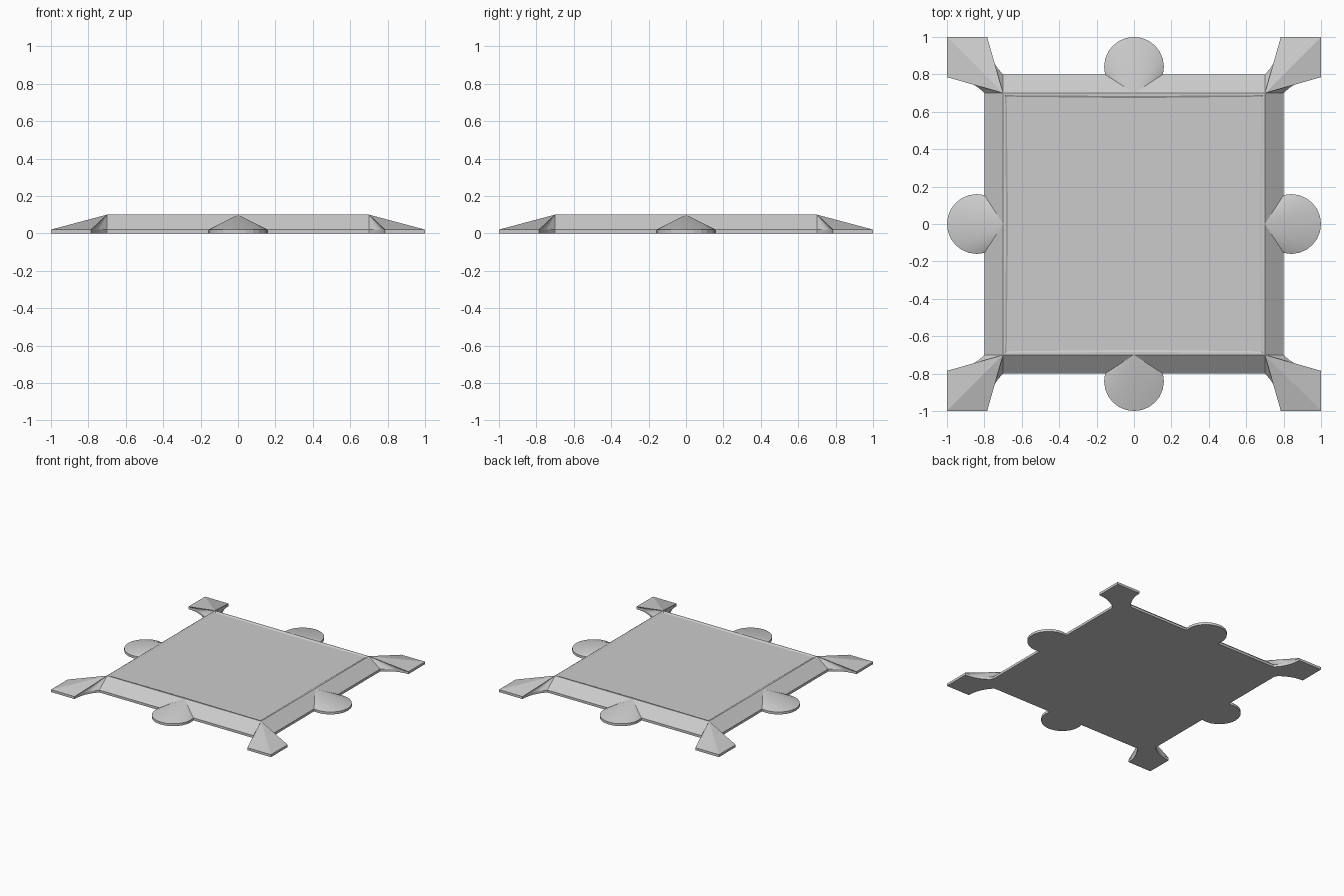
import bpy, bmesh
from math import sin, cos, pi, radians, asin
from mathutils import Vector, Matrix

if "Cube" in bpy.data.objects:
    bpy.data.objects.remove(bpy.data.objects["Cube"])

TOP, EDGE = 0.10, 0.02      # plate height, thickness of the thin outer edge
INNER, OUTER = 0.70, 0.80   # half-widths of the top square and of the skirt


def side_outline():
    """Outline of the +y side, counter-clockwise; each point has a top anchor."""
    right, mid, left = (INNER, INNER), (0, INNER), (-INNER, INNER)
    pts = [((1, 1), right)]
    # concave cut beside the corner foot
    cx, r, n = 0.507, 0.278, 6
    end = asin((1 - OUTER) / r)
    cut = [(cx + r * cos(end * i / n), 1 - r * sin(end * i / n)) for i in range(n + 1)]
    pts += [(p, right) for p in cut]
    # rounded lobe in the middle
    r, cy, n = 0.16, 0.84, 14
    a0 = -asin((cy - OUTER) / r)
    for i in range(n + 1):
        a = a0 + (pi - 2 * a0) * i / n
        pts.append(((r * cos(a), cy + r * sin(a)), mid))
    pts += [((-x, y), left) for x, y in reversed(cut)]
    return pts


bm = bmesh.new()
anchors = {}


def anchor(v):
    key = (round(v.x, 3) + 0.0, round(v.y, 3) + 0.0)
    if key not in anchors:
        anchors[key] = bm.verts.new((v.x, v.y, TOP))
    return anchors[key]


# outline rings and their anchors on the top square
low, high, tops = [], [], []
for k in range(4):
    rot = Matrix.Rotation(k * pi / 2, 3, 'Z')
    for p, a in side_outline():
        v = rot @ Vector((*p, 0))
        low.append(bm.verts.new(v))
        high.append(bm.verts.new((v.x, v.y, EDGE)))
        tops.append(anchor(rot @ Vector((*a, 0))))

# thin edge wall, then sloped skirt with fans at feet and lobes
n = len(low)
for i in range(n):
    j = (i + 1) % n
    bm.faces.new((low[i], low[j], high[j], high[i]))
    if tops[i] == tops[j]:
        bm.faces.new((high[i], high[j], tops[i]))
    else:
        bm.faces.new((high[i], high[j], tops[j], tops[i]))
bm.faces.new(list(reversed(low)))

# top face with narrow rim and shallow recessed panel
ring = []
for v in tops:
    if v not in ring:
        ring.append(v)
panel = bm.faces.new(ring)
bm.normal_update()
bmesh.ops.inset_region(bm, faces=[panel], thickness=0.016)
bmesh.ops.inset_region(bm, faces=[panel], thickness=0.011, depth=-0.006)
bmesh.ops.recalc_face_normals(bm, faces=bm.faces[:])

mesh = bpy.data.meshes.new("base_plate")
bm.to_mesh(mesh)
bm.free()
plate = bpy.data.objects.new("base_plate", mesh)
bpy.context.collection.objects.link(plate)
bpy.context.view_layer.objects.active = plate
plate.select_set(True)
bpy.ops.object.shade_smooth_by_angle(angle=radians(12))
